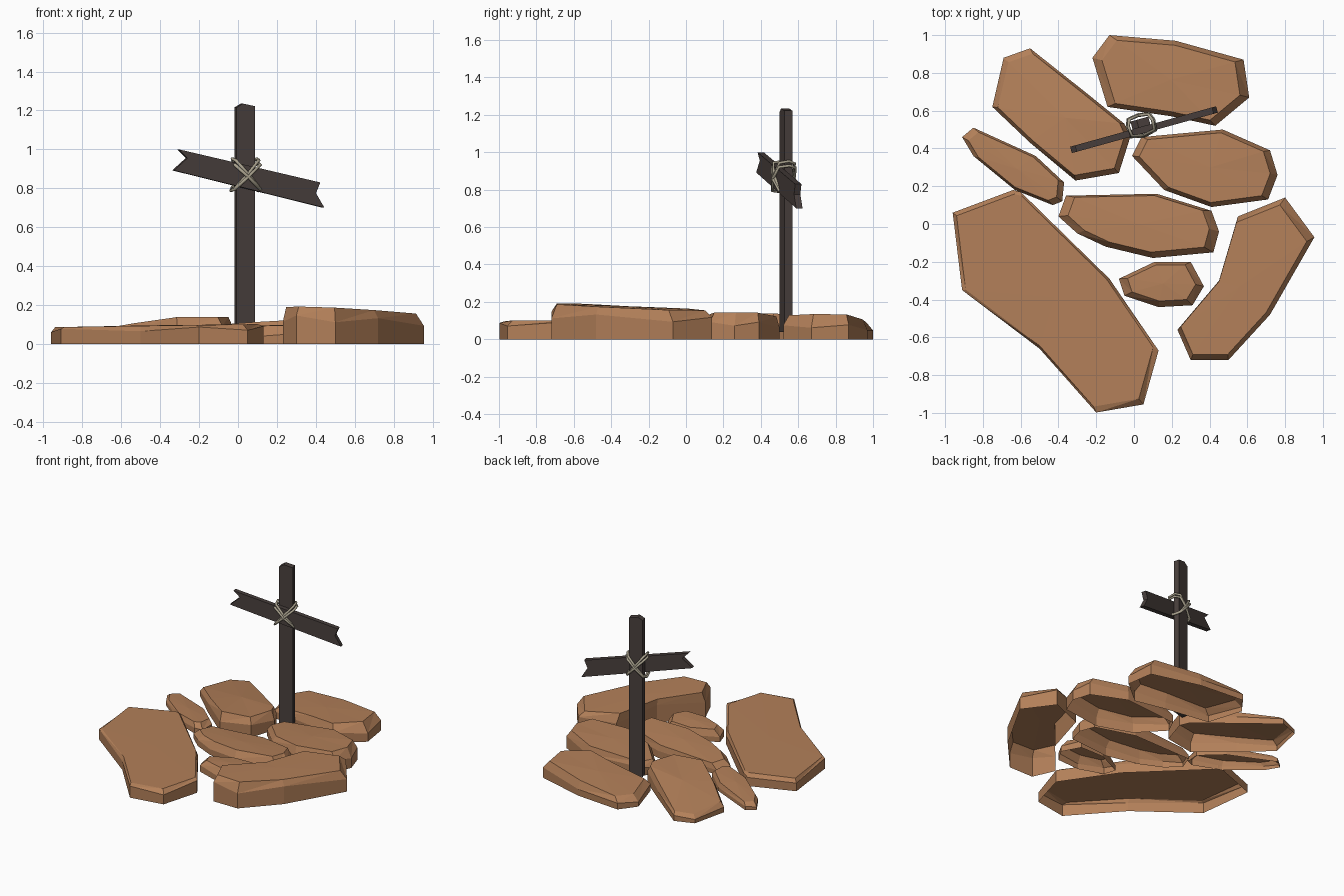
import bpy, bmesh, math
from mathutils import Vector, Matrix

if "Cube" in bpy.data.objects:
    bpy.data.objects.remove(bpy.data.objects["Cube"])


def material(name, rgb):
    m = bpy.data.materials.new(name)
    m.diffuse_color = (*rgb, 1)
    m.use_nodes = True
    m.node_tree.nodes["Principled BSDF"].inputs["Base Color"].default_value = m.diffuse_color
    return m


STONE = material("tan stone", (0.45, 0.215, 0.10))
WOOD = material("dark wood", (0.066, 0.050, 0.046))
ROPE = material("pale rope", (0.40, 0.36, 0.27))


def finish(bm, name, mat):
    bmesh.ops.recalc_face_normals(bm, faces=bm.faces)
    me = bpy.data.meshes.new(name)
    bm.to_mesh(me)
    bm.free()
    me.materials.append(mat)
    ob = bpy.data.objects.new(name, me)
    bpy.context.collection.objects.link(ob)
    return ob


def rock(name, outline, anchor, scale, low, high, tilt=(0, 0), crown=0.005, cap=1.0):
    """Steep wall, chamfer towards the anchor, tilted and slightly crowned top; open below."""
    bm = bmesh.new()
    a = Vector(anchor)
    rings = [[], [], []]
    tops = []
    for i, p in enumerate(outline):
        p = Vector(p)
        t = a + (p - a) * scale
        h = min(cap, high + (t - a).dot(Vector(tilt)))
        tops.append(Vector((t.x, t.y, h)))
        k = low * h * (1.12 if i % 2 else 0.88)
        rings[0].append(bm.verts.new((p.x, p.y, 0)))
        rings[1].append(bm.verts.new((p.x, p.y, k)))
        rings[2].append(bm.verts.new(tops[-1]))
    n = len(outline)
    c = sum(tops, Vector()) / n
    mid = bm.verts.new((c.x, c.y, c.z + crown))
    for i in range(n):
        j = (i + 1) % n
        bm.faces.new((rings[0][i], rings[0][j], rings[1][j], rings[1][i]))
        bm.faces.new((rings[1][i], rings[1][j], rings[2][j]))
        bm.faces.new((rings[1][i], rings[2][j], rings[2][i]))
        bm.faces.new((rings[2][i], rings[2][j], mid))
    # open underneath, so orient by a top face
    ob = finish(bm, name, STONE)
    if ob.data.polygons[3].normal.z < 0:
        ob.data.flip_normals()
    return ob


# Rocks
rock("back_right_rock", [(-.22, .88), (-.14, .62), (.2, .57), (.43, .52), (.61, .67),
     (.58, .87), (.22, .97), (-.13, 1.0)], (.2, .77), .88, .52, .108, (.08, -.02), cap=.135)
rock("back_left_rock", [(-.75, .62), (-.55, .43), (-.31, .23), (-.08, .27), (-.02, .46),
     (-.05, .53), (-.26, .70), (-.55, .93), (-.69, .88)], (-.38, .58), .92, .6, .105, (.08, -.1),
     .012, cap=.138)
rock("left_small_rock", [(-.91, .46), (-.85, .36), (-.63, .18), (-.43, .10), (-.38, .12),
     (-.37, .22), (-.52, .36), (-.85, .51)], (-.63, .31), .88, .5, .062, (.03, -.04))
rock("front_left_slab", [(-.96, .06), (-.91, -.35), (-.5, -.66), (-.2, -.998), (.05, -.955),
     (.13, -.67), (-.13, -.29), (-.6, .17), (-.64, .18)], (-.5, -.3), .955, .8, .093, (.015, 0), .002)
rock("middle_rock", [(-.40, .04), (-.30, -.05), (-.15, -.12), (.10, -.18), (.42, -.15),
     (.45, -.04), (.41, .07), (.12, .16), (-.36, .15)], (.02, .08), .88, .5, .095, (.06, -.06))
rock("right_middle_rock", [(-.01, .36), (.16, .18), (.41, .09), (.71, .13), (.76, .26),
     (.72, .39), (.47, .50), (.04, .46)], (.37, .33), .9, .58, .12, (.08, -.03), cap=.142)
rock("front_small_rock", [(-.08, -.29), (-.05, -.38), (.13, -.44), (.31, -.43), (.37, -.33),
     (.30, -.20), (.11, -.20)], (.15, -.28), .8, .5, .09, (.03, -.03))
rock("front_right_rock", [(.23, -.56), (.30, -.72), (.50, -.72), (.72, -.48), (.955, -.07),
     (.80, .14), (.55, .04), (.45, -.30)], (.45, -.35), .92, .68, .178, (-.03, -.03), .002)

# Frame of the cross: u along the bar, v backwards, turned about z
TURN = Matrix.Translation((.034, .534, 0)) @ Matrix.Rotation(math.radians(15.5), 4, 'Z')


def plank(name, profile, v0, v1):
    bm = bmesh.new()
    f = bm.faces.new([bm.verts.new((u, v0, z)) for u, z in profile])
    back = bm.faces.new([bm.verts.new((u, v1, z)) for u, z in reversed(profile)])
    bmesh.ops.bridge_loops(bm, edges=list(f.edges) + list(back.edges))
    ob = finish(bm, name, WOOD)
    ob.data.transform(TURN)
    return ob


# Post with a worn top, crossbar with notched ends
plank("post", [(-.049, .04), (.049, .04), (.049, 1.222), (-.015, 1.235), (-.049, 1.215)], -.022, .022)
plank("crossbar", [(-.392, .892), (.41, .70), (.365, .775), (.388, .83), (-.366, 1.0), (-.32, .955)],
      -.056, -.021)


# Rope lashing: doubled diagonal loops around post and bar
def rope_loop(name, side, dz, grow):
    cu = bpy.data.curves.new(name, 'CURVE')
    cu.dimensions = '3D'
    cu.bevel_depth = .0085
    cu.bevel_resolution = 1
    path = [(-.062, -.052, .07), (0, -.066, 0), (.062, -.052, -.07),
            (.066, .0, -.078), (.052, .034, -.065), (0, .042, 0), (-.052, .034, .065), (-.066, .0, .078)]
    sp = cu.splines.new('POLY')
    sp.points.add(len(path) - 1)
    sp.use_cyclic_u = True
    for pt, (u, v, z) in zip(sp.points, path):
        w = TURN @ Vector((side * u * grow, v * grow, .865 + dz + z * (2 - grow)))
        pt.co = (*w, 1)
    cu.materials.append(ROPE)
    ob = bpy.data.objects.new(name, cu)
    bpy.context.collection.objects.link(ob)
    bpy.ops.object.select_all(action='DESELECT')
    ob.select_set(True)
    bpy.context.view_layer.objects.active = ob
    bpy.ops.object.convert(target='MESH')


for side, label in ((1, "falling"), (-1, "rising")):
    for k, (dz, grow) in enumerate(((.009, 1.0), (-.007, 1.1))):
        rope_loop(f"rope_{label}_{k + 1}", side, dz, grow)
